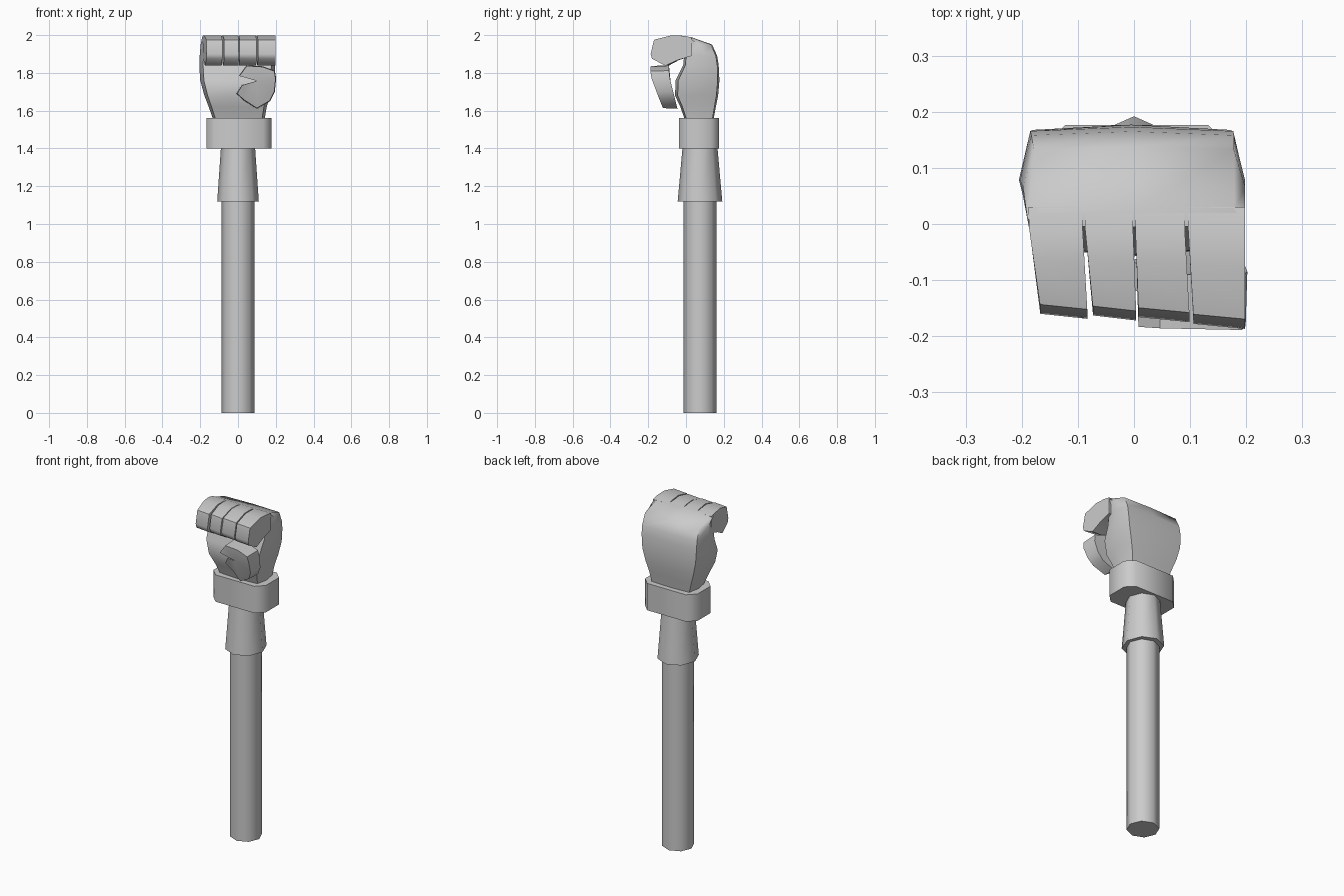
import bpy, bmesh, math

if "Cube" in bpy.data.objects:
    bpy.data.objects.remove(bpy.data.objects["Cube"])


def loft(name, rings, angle=50):
    """Skin a list of equal-length point rings, cap both ends, smooth by angle."""
    bm = bmesh.new()
    vs = [[bm.verts.new(p) for p in r] for r in rings]
    n = len(vs[0])
    for a, b in zip(vs, vs[1:]):
        for i in range(n):
            j = (i + 1) % n
            bm.faces.new((a[i], a[j], b[j], b[i]))
    caps = [bm.faces.new(vs[0]), bm.faces.new(vs[-1])]
    bmesh.ops.recalc_face_normals(bm, faces=bm.faces)
    bmesh.ops.triangulate(bm, faces=caps)
    me = bpy.data.meshes.new(name)
    bm.to_mesh(me)
    bm.free()
    ob = bpy.data.objects.new(name, me)
    bpy.context.collection.objects.link(ob)
    bpy.ops.object.select_all(action='DESELECT')
    ob.select_set(True)
    bpy.context.view_layer.objects.active = ob
    bpy.ops.object.shade_smooth_by_angle(angle=math.radians(angle))
    return ob


def octagon(z, r, ry=None, cy=0.074):
    ry = ry or r
    return [(r * math.cos(k * math.pi / 4), cy + ry * math.sin(k * math.pi / 4), z)
            for k in range(8)]


def chamfered(z, x0, x1, y0, y1, c):
    return [(x0 + c, y0, z), (x1 - c, y0, z), (x1, y0 + c, z), (x1, y1 - c, z),
            (x1 - c, y1, z), (x0 + c, y1, z), (x0, y1 - c, z), (x0, y0 + c, z)]


# Pole and tapered sleeve
loft("pole", [octagon(0, 0.088), octagon(1.13, 0.088)])
loft("sleeve", [octagon(1.12, 0.11, 0.118), octagon(1.41, 0.09, 0.092)])

# Cuff
loft("cuff", [chamfered(z, -0.168, 0.178, -0.036, 0.176, 0.045) for z in (1.4, 1.56)])


# Palm: z, left, right, front, back
def palm_ring(z, xl, xr, yf, yb):
    m, w, d = (xl + xr) / 2, xr - xl, yb - yf
    return [(xl + .05 * w, yf + .06 * d, z), (m, yf, z), (xr - .05 * w, yf + .06 * d, z),
            (xr, yf + .5 * d, z), (xr - .05 * w, yb - .04 * d, z), (m, yb, z),
            (xl + .05 * w, yb - .04 * d, z), (xl, yf + .5 * d, z)]


palm = [(1.55, -.13, .14, -.005, .145), (1.62, -.155, .152, -.03, .158),
        (1.68, -.178, .17, -.058, .17), (1.76, -.2, .19, -.055, .177),
        (1.84, -.205, .197, -.015, .173), (1.89, -.203, .198, -.01, .165),
        (1.95, -.198, .198, -.005, .138), (1.99, -.19, .198, -.005, .025)]
loft("palm", [palm_ring(*s) for s in palm], 60)

# Fingers: curled side profile (y, z), spread from root to tip
profile = [(.03, 1.988), (-.01, 1.996), (-.07, 1.999), (-.155, 1.975),
           (-.172, 1.9), (-.165, 1.875), (-.10, 1.838), (-.04, 1.868), (.03, 1.89)]
fingers = [("little", -.188, -.092, -.167, -.083, -.012),
           ("ring", -.088, -.002, -.073, .004, -.009),
           ("middle", .002, .09, .008, .099, -.006),
           ("index", .096, .198, .106, .198, .006)]
for nm, r0, r1, t0, t1, reach in fingers:
    rings = []
    for root, tip, shift in ((r0, t0, 0), (r1, t1, -.009)):
        ring = []
        for y, z in profile:
            t = min(1, max(0, -y / .16))
            ring.append((root + (tip - root) * t, y + (shift - reach) * t, z))
        rings.append(ring)
    loft(nm + "_finger", rings)

# Thumb: folded outline (x, z), leaning forward as it rises
outline = [(.005, 1.785), (.045, 1.84), (.13, 1.835), (.195, 1.812), (.202, 1.77),
           (.195, 1.70), (.17, 1.65), (.10, 1.61), (.03, 1.655), (-.008, 1.69),
           (.02, 1.735), (.10, 1.758)]


def thumb_ring(front, inset):
    ring = []
    for x, z in outline:
        t = min(1, (z - 1.61) / .18)
        y = (-.122 - .065 * t - .02 * (x - .1)) if front else (-.045 - .045 * t)
        if x < .06 and z < 1.75 and front:
            y += .035
        ring.append((x + (.1 - x) * inset, y, z + (1.73 - z) * inset))
    return ring


loft("thumb", [thumb_ring(False, 0), thumb_ring(True, .03)])
